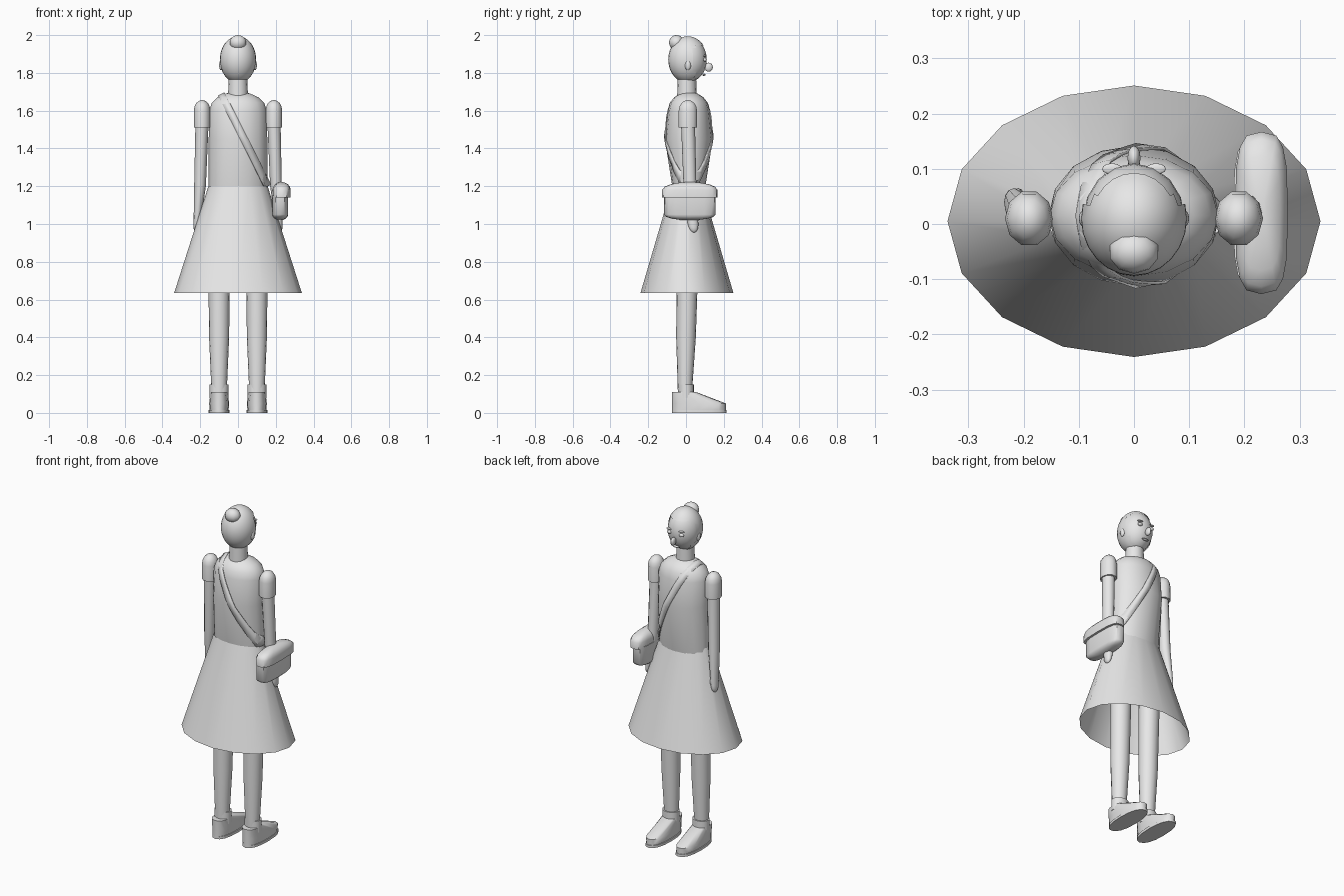
import bpy, bmesh, math
from mathutils import Matrix, Vector

default_cube = bpy.data.objects.get("Cube")
if default_cube:
    bpy.data.objects.remove(default_cube, do_unlink=True)

# One plain colour for the whole figure
clay = bpy.data.materials.new("light grey")
clay.use_nodes = True
clay.diffuse_color = (.8, .8, .8, 1)
shader = clay.node_tree.nodes["Principled BSDF"]
shader.inputs["Base Color"].default_value = clay.diffuse_color


def finish(bm, name):
    """Turn a bmesh into a smooth shaded object that keeps sharp edges."""
    bmesh.ops.recalc_face_normals(bm, faces=bm.faces)
    mesh = bpy.data.meshes.new(name)
    bm.to_mesh(mesh)
    bm.free()
    mesh.materials.append(clay)
    part = bpy.data.objects.new(name, mesh)
    bpy.context.collection.objects.link(part)
    bpy.ops.object.select_all(action='DESELECT')
    part.select_set(True)
    bpy.context.view_layer.objects.active = part
    bpy.ops.object.shade_smooth_by_angle(angle=math.radians(45))
    return part


def dome(ring, height):
    """Shrinking rings that round off an end; negative height points down."""
    z, width, depth = ring
    angles = [math.radians(degrees) for degrees in (25, 45, 65, 80)]
    return [(z + height * math.sin(a), width * math.cos(a), depth * math.cos(a))
            for a in angles]


def loft(name, rings, centre, sides=16, power=1, top=0, bottom=0, side=1, capped=True):
    """Skin rings of (height, half width, half depth) placed by centre(z, depth)."""
    if top:
        rings = rings + dome(rings[-1], top)
    if bottom:
        rings = dome(rings[0], -bottom)[::-1] + rings
    bm = bmesh.new()
    loops = []
    for z, width, depth in rings:
        x, y = centre(z, depth)
        loop = []
        for step in range(sides):
            angle = math.tau * step / sides
            c, s = math.cos(angle), math.sin(angle)
            across = math.copysign(abs(c) ** power, c) * width
            forward = math.copysign(abs(s) ** power, s) * depth
            loop.append(bm.verts.new((side * (x + across), y + forward, z)))
        loops.append(loop)
    for low, high in zip(loops, loops[1:]):
        for step in range(sides):
            bm.faces.new((low[step - 1], low[step], high[step], high[step - 1]))
    if capped:
        bm.faces.new(loops[0])
        bm.faces.new(loops[-1])
    return finish(bm, name)


def ball(name, centre, radii, segments=12, keep=None):
    """Ellipsoid, optionally keeping only the faces that pass a rule."""
    bm = bmesh.new()
    bmesh.ops.create_uvsphere(bm, u_segments=segments, v_segments=segments, radius=1)
    placing = Matrix.Translation(centre) @ Matrix.Diagonal((*radii, 1))
    bmesh.ops.transform(bm, verts=bm.verts, matrix=placing)
    if keep:
        unwanted = [face for face in bm.faces if not keep(face.calc_center_median())]
        bmesh.ops.delete(bm, geom=unwanted, context='FACES')
    return finish(bm, name)


def fixed(x, y):
    """Centre rule for a part that stands straight up."""
    return lambda z, depth: (x, y)


def arm_centre(z, depth):
    """The arm swings gently out and forward towards the hand."""
    drop = .09 * (1.55 - z) ** 2
    return .19 + drop, .01 + drop


def leg_centre(z, depth):
    """The shin sits slightly behind the thigh."""
    return .1, (z - .4) * .02


def shoe_centre(z, depth):
    """Every layer of the shoe shares the same heel line."""
    return .1, depth - .075


# Dress: open flared skirt and fitted bodice with rounded shoulders
loft("skirt", [(.635, .338, .246), (1.2, .157, .08)], fixed(0, .005), capped=False)
bodice = loft("bodice", [(1.15, .155, .08), (1.45, .155, .127), (1.6, .153, .11)],
              fixed(0, .015), top=.1)

# Neck, head and hair, which leaves the face open
loft("neck", [(1.67, .053, .052), (1.8, .048, .048)], fixed(0, .005))
head_centre = Vector((0, .01, 1.87))
head_size = Vector((.092, .1, .12))
hair_growth = Vector((.004, .004, .004))
ball("head", head_centre, head_size, segments=16)
ball("hair", head_centre, head_size + hair_growth, segments=24,
     keep=lambda spot: spot.y < .045 or spot.z > 1.94)
ball("hair_bun", (0, -.05, 1.96), (.046, .04, .04), segments=10)

# Nose and mouth
ball("nose", (0, .12, 1.83), (.012, .022, .024))
ball("mouth", (0, .095, 1.79), (.022, .008, .006))

for label, side in (("left", 1), ("right", -1)):
    # Ear, eye and eyebrow
    ball(label + "_ear", (side * .09, .01, 1.84), (.01, .016, .026))
    ball(label + "_eye", (side * .04, .1, 1.87), (.015, .01, .01))
    ball(label + "_eyebrow", (side * .04, .1, 1.89), (.018, .01, .004))

    # Puffed sleeve, arm with tapered hand, and thumb
    loft(label + "_sleeve", [(1.51, .044, .051), (1.6, .044, .051)],
         fixed(.19, .01), sides=10, top=.056, side=side)
    loft(label + "_arm", [(1, .018, .028), (1.2, .031, .034), (1.55, .035, .037)],
         arm_centre, sides=12, bottom=.045, side=side)
    ball(label + "_thumb", (side * .21, .055, 1.02), (.01, .01, .03), segments=8)

    # Leg, ankle cuff, shoe and sole
    loft(label + "_leg", [(.1, .04, .037), (.4, .053, .052), (1, .06, .06)],
         leg_centre, side=side)
    loft(label + "_cuff", [(.08, .05, .042), (.15, .05, .042)], fixed(.1, 0), side=side)
    loft(label + "_shoe", [(.015, .05, .143), (.05, .053, .143), (.11, .045, .065)],
         shoe_centre, power=.85, side=side)
    loft(label + "_sole", [(0, .055, .145), (.015, .055, .145)],
         shoe_centre, power=.85, side=side)

# Shoulder bag with an overlapping flap
loft("bag_body", [(1.05, .043, .137), (1.15, .043, .137)], fixed(.223, .02),
     power=.6, bottom=.03)
loft("bag_flap", [(1.14, .048, .147), (1.18, .048, .147)], fixed(.231, .02),
     power=.6, top=.042)

# Strap: band laid over the bodice from one shoulder to the opposite hip
bpy.context.view_layer.update()
shoulder, hip = Vector((-.08, 1.67)), Vector((.16, 1.2))
along = (hip - shoulder).normalized()
half_band = Vector((-along.y, along.x)) * .019


def strap_point(x, z, facing):
    """Drop a strap corner onto the front or back of the bodice."""
    y = .015
    if facing:
        hit, spot, normal, index = bodice.ray_cast((x, facing, z), (0, -facing, 0))
        if hit:
            y = spot.y + facing * .007
    return x, y, z


steps = 12
fractions = [step / steps for step in range(steps + 1)]
path = [(-.04, 0)]
path += [(fraction, 1) for fraction in fractions]
path += [(fraction, -1) for fraction in reversed(fractions)]
bm = bmesh.new()
edges = []
for fraction, facing in path:
    middle = shoulder.lerp(hip, fraction)
    corners = (middle - half_band, middle + half_band)
    edges.append([bm.verts.new(strap_point(p.x, p.y, facing)) for p in corners])
for index, edge in enumerate(edges):
    before = edges[index - 1]
    bm.faces.new((before[0], before[1], edge[1], edge[0]))
strap = finish(bm, "bag_strap")
strap.modifiers.new("thickness", 'SOLIDIFY').thickness = .005
